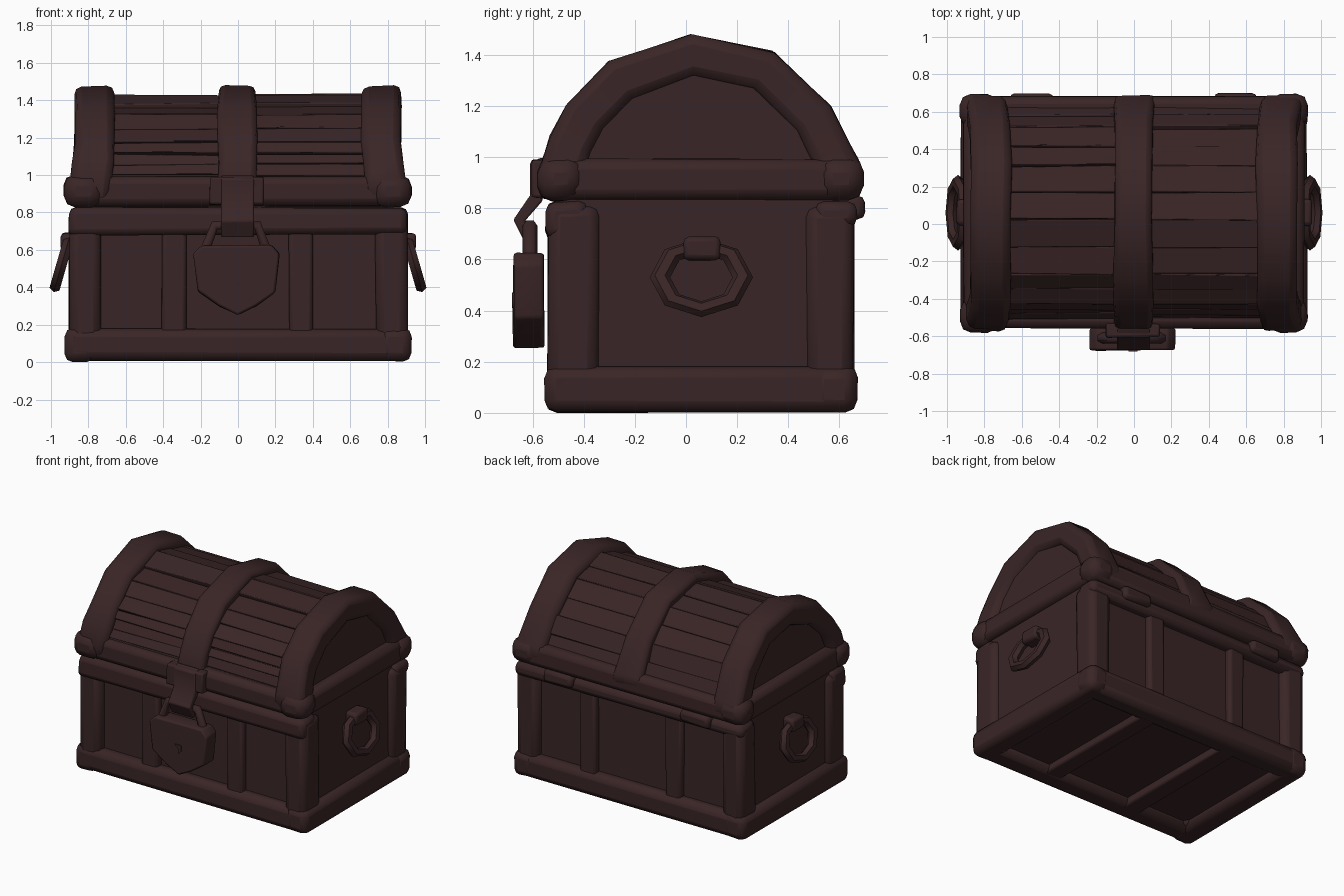
import bpy, bmesh, math, random
from mathutils import Vector

random.seed(4)
if "Cube" in bpy.data.objects:
    bpy.data.objects.remove(bpy.data.objects["Cube"])

COLOUR = (0.042, 0.0185, 0.0195, 1)
wood = bpy.data.materials.new("dark brown wood")
wood.use_nodes = True
wood.diffuse_color = COLOUR
shader = wood.node_tree.nodes["Principled BSDF"]
shader.inputs["Base Color"].default_value = COLOUR
shader.inputs["Roughness"].default_value = 0.9


def finish(ob, bevel=0.0, angle=50):
    ob.data.materials.append(wood)
    bpy.ops.object.select_all(action="DESELECT")
    ob.select_set(True)
    bpy.context.view_layer.objects.active = ob
    if bevel:
        mod = ob.modifiers.new("soft edges", "BEVEL")
        mod.width, mod.segments = bevel, 2
        mod.limit_method = "ANGLE"
        mod.angle_limit = math.radians(35)
    bpy.ops.object.shade_smooth_by_angle(angle=math.radians(angle))
    return ob


def from_bmesh(name, bm, bevel=0.0, wobble=0.0):
    for v in bm.verts:
        v.co += Vector([random.uniform(-wobble, wobble) for _ in range(3)])
    bmesh.ops.recalc_face_normals(bm, faces=bm.faces)
    mesh = bpy.data.meshes.new(name)
    bm.to_mesh(mesh)
    bm.free()
    ob = bpy.data.objects.new(name, mesh)
    bpy.context.collection.objects.link(ob)
    return finish(ob, bevel)


def box(name, x, y, z, bevel=0.03, wobble=0.006):
    bm = bmesh.new()
    bmesh.ops.create_cube(bm, size=1)
    for v in bm.verts:
        v.co = [r[0] if c < 0 else r[1] for r, c in zip((x, y, z), v.co)]
    return from_bmesh(name, bm, bevel, wobble)


def prism(name, points, lo, hi, axis, bevel=0.0, wobble=0.0):
    """Extrude a closed outline along x or y; points hold the other two axes."""
    bm = bmesh.new()
    rings = []
    for d in (lo, hi):
        rings.append([bm.verts.new((d, a, b) if axis == "x" else (a, d, b))
                      for a, b in points])
    n = len(points)
    for ring in rings:
        bm.faces.new(ring)
    for i in range(n):
        j = (i + 1) % n
        bm.faces.new((rings[0][i], rings[0][j], rings[1][j], rings[1][i]))
    return from_bmesh(name, bm, bevel, wobble)


def span(s, a, b):
    return tuple(sorted((s * a, s * b)))


# Arched outline of the lid, scaled about the middle of its base
MID, RIM = 0.06, 0.84
ARCH = [(-.55, .84), (-.575, .95), (-.53, 1.08), (-.465, 1.2), (-.3, 1.37), (.02, 1.475),
        (.34, 1.41), (.56, 1.2), (.69, .95), (.665, .84)]


def arch(k):
    return [(MID + (y - MID) * k, RIM + (z - RIM) * k) for y, z in ARCH]


def arch_band(name, lo, hi, inner, bevel):
    # Outer and inner arcs joined into a solid band, flaring outward at the feet
    bm = bmesh.new()
    loops = [[bm.verts.new((x * (1 + .12 * max(0, 1.2 - z)), y, z)) for y, z in arch(k)]
             for x, k in ((lo, 1), (hi, 1), (hi, inner), (lo, inner))]
    for i in range(len(ARCH) - 1):
        for a in range(4):
            p, q = loops[a], loops[(a + 1) % 4]
            bm.faces.new((p[i], p[i + 1], q[i + 1], q[i]))
    for end in (0, -1):
        bm.faces.new([lp[end] for lp in loops])
    return from_bmesh(name, bm, bevel, 0.008)


# Chest base: recessed panels with a heavy frame
box("base_panels", (-.868, .868), (-.48, .6), (.06, .85), 0, 0)
for s, side in ((-1, "right"), (1, "left")):
    for face, y in (("front", (-.54, -.34)), ("back", (.47, .655))):
        box(f"{face}_{side}_corner_post", span(s, .735, .905), y, (.03, .81), .045)
        box(f"{face}_{side}_middle_post", span(s, .275, .405),
            (y[0] + .015, y[1] - .015), (.05, .8), .02)
    box(f"{side}_bottom_beam", span(s, .76, .925), (-.55, .67), (.005, .18), .045)
    box(f"{side}_floor_brace", span(s, .27, .40), (-.5, .62), (.008, .12), .015)
for face, y, top in (("front", (-.55, -.38), .68), ("back", (.5, .665), .73)):
    box(f"{face}_bottom_beam", (-.925, .925), y, (.005, .18), .045)
    box(f"{face}_top_beam", (-.905, .905), y, (top, .825), .035)

# Lid: solid arched core, lower frame, knobbly corners and bands
prism("lid_core", arch(.86), -.84, .84, "x")
for face, y in (("front", (-.56, -.39)), ("back", (.51, .68))):
    box(f"lid_{face}_beam", (-.9, .9), y, (.835, .99), .04)
for s, side in ((-1, "right"), (1, "left")):
    box(f"lid_{side}_beam", span(s, .74, .91), (-.55, .67), (.835, .995), .04)
    for face, y in (("front", (-.58, -.4)), ("back", (.52, .695))):
        box(f"lid_{face}_{side}_corner", span(s, .72, .93), y, (.83, 1.0), .06)
    arch_band(f"lid_{side}_band", *span(s, .655, .87), .74, .04)
arch_band("lid_middle_band", -.105, .1, .8, .03)

# Uneven planks between the bands, two per arch segment
for s, side in ((-1, "right"), (1, "left")):
    outline = arch(1)
    for i in range(1, len(ARCH) - 2):
        for half in (0, 1):
            a, b = Vector(outline[i]), Vector(outline[i + 1])
            p, q = a.lerp(b, half * .5), a.lerp(b, half * .5 + .5)
            k = random.uniform(.91, .94)
            c = Vector((MID, RIM))
            quad = [c + (v - c) * f for v, f in
                    ((p, k), (q, k - random.uniform(0, .02)), (q, .8), (p, .8))]
            prism(f"lid_{side}_plank", quad, *span(s, .08, .68), "x", .006, .006)

# Hinges
for s, side in ((-1, "right"), (1, "left")):
    box(f"{side}_hinge", span(s, .43, .66), (.58, .70), (.76, .85), .025)

# Hasp: wide plate and bent tongue
box("hasp_plate", (-.15, .14), (-.605, -.53), (.84, .99), .012)
prism("hasp_tongue", [(-.56, 1.0), (-.61, .98), (-.61, .85), (-.675, .755),
                      (-.63, .665), (-.595, .68), (-.63, .75), (-.56, .83)],
      -.09, .085, "x", .008)

# Padlock with shackle and keyhole
prism("padlock_body", [(-.2, .625), (-.24, .58), (-.215, .38), (-.1, .3), (0, .25),
                       (.1, .3), (.2, .37), (.225, .58), (.18, .625)],
      -.675, -.555, "y", .012, .004)
prism("keyhole", [(-.03, .47), (0, .44), (0, .41), (.02, .43), (.02, .47)],
      -.681, -.673, "y")
curve = bpy.data.curves.new("padlock_shackle", "CURVE")
curve.dimensions = "3D"
curve.bevel_depth, curve.bevel_resolution = .03, 1
path = curve.splines.new("POLY")
path.points.add(3)
for point, (x, z) in zip(path.points, [(-.18, .59), (-.125, .73), (.105, .73), (.155, .59)]):
    point.co = (x, -.61, z, 1)
shackle = bpy.data.objects.new("padlock_shackle", curve)
bpy.context.collection.objects.link(shackle)
curve.materials.append(wood)

# Side handles: hanging octagonal rings on small brackets
for s, side in ((-1, "right"), (1, "left")):
    bpy.ops.mesh.primitive_torus_add(
        major_segments=8, minor_segments=6, major_radius=.162, minor_radius=.04,
        location=(s * .941, MID, .53), rotation=(0, math.radians(-90 - s * 16), 0))
    ring = bpy.context.object
    ring.name = f"{side}_handle_ring"
    ring.scale = (.8, 1, .8)
    finish(ring)
    box(f"{side}_handle_bracket", span(s, .85, .95), (-.01, .13), (.6, .69), .02)
